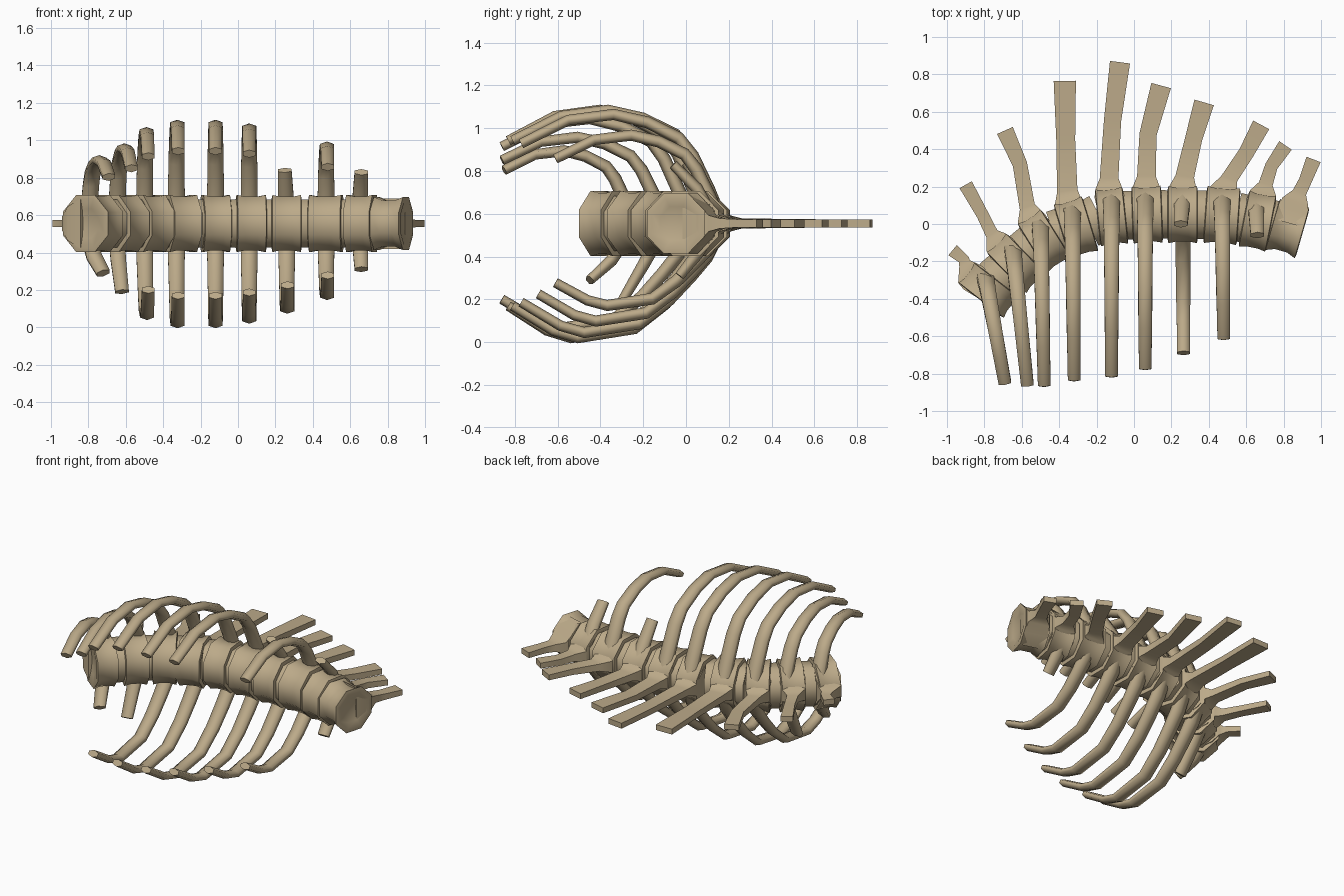
import bpy, bmesh, math
from mathutils import Vector

if "Cube" in bpy.data.objects:
    bpy.data.objects.remove(bpy.data.objects["Cube"])

ZC = 0.555  # height of the spine axis

bone = bpy.data.materials.new("bone tan")
bone.diffuse_color = (0.50, 0.40, 0.25, 1)
bone.use_nodes = True
bone.node_tree.nodes["Principled BSDF"].inputs["Base Color"].default_value = bone.diffuse_color


def loft(name, rings, angle=35):
    """Skin a list of equal-length point rings and cap both ends."""
    bm = bmesh.new()
    rows = [[bm.verts.new(p) for p in r] for r in rings]
    n = len(rows[0])
    for a, b in zip(rows, rows[1:]):
        for i in range(n):
            j = (i + 1) % n
            bm.faces.new((a[i], a[j], b[j], b[i]))
    bm.faces.new(rows[0])
    bm.faces.new(rows[-1])
    bmesh.ops.recalc_face_normals(bm, faces=bm.faces)
    me = bpy.data.meshes.new(name)
    bm.to_mesh(me)
    bm.free()
    me.polygons.foreach_set("use_smooth", [True] * len(me.polygons))
    me.set_sharp_from_angle(angle=math.radians(angle))
    me.materials.append(bone)
    ob = bpy.data.objects.new(name, me)
    bpy.context.collection.objects.link(ob)
    return ob


def spool(name, c, t, profile, sides=8):
    """Lathe (offset, radius) pairs around the direction t."""
    n = Vector((-t.y, t.x, 0))
    up = Vector((0, 0, 1))
    rings = []
    for d, r in profile:
        ring = []
        for i in range(sides):
            a = 2 * math.pi * (i + 0.5) / sides
            ring.append(c + t * d + n * (r * math.cos(a)) + up * (r * math.sin(a)))
        rings.append(ring)
    return loft(name, rings, 55)


def spine_blade(name, c, t, kink, tip, w):
    """Wedge shaped arch running into a flat bent blade."""
    n = Vector((-t.y, t.x, 0))
    k, e = Vector((*kink, ZC)), Vector((*tip, ZC))
    p2 = c + n * 0.155
    d1, d2 = (k - p2).normalized(), (e - k).normalized()
    side = lambda d: Vector((d.y, -d.x, 0)).normalized()
    s2 = (t + side(d1)).normalized()
    rows = [(c + n * 0.03, t, 0.07, 0.135), (c + n * 0.11, t, 0.08, 0.09),
            (p2, t, 0.07, 0.038), (p2 + d1 * 0.05, s2, w * 0.5, 0.024),
            (k, side(d1 + d2), w * 0.46, 0.02), (e, side(d2), w * 0.54, 0.018)]
    rings = []
    for p, s, hw, hz in rows:
        z = Vector((0, 0, hz))
        rings.append([p - s * hw - z, p + s * hw - z, p + s * hw + z, p - s * hw + z])
    return loft(name, rings, 55)


def rib(name, pts, w0=0.054, w1=0.039):
    """Flattened six sided tube, tapering along its path."""
    pts = [Vector(p) for p in pts]
    rings = []
    m = len(pts) - 1
    for i, p in enumerate(pts):
        d = (pts[min(i + 1, m)] - pts[max(i - 1, 0)]).normalized()
        f = i / m
        hw = w0 + (w1 - w0) * f
        th = 0.034 - 0.011 * f
        th_dir = d.cross(Vector((1, 0, 0))).normalized()
        x_dir = th_dir.cross(d)
        rings.append([p + x_dir * (hw * math.cos(a)) + th_dir * (th * math.sin(a))
                      for a in [math.pi * (j + 0.5) / 3 for j in range(6)]])
    return loft(name, rings, 75)


# rib shapes: (fraction from root to tip, fraction of full height)
UPPER = [(0, .08), (.05, .3), (.13, .6), (.2, .76), (.36, .9), (.53, .97), (.76, .92), (1, .71)]
LOWER = [(0, .08), (.06, .3), (.14, .47), (.25, .68), (.4, .89), (.68, .97), (.8, .91), (1, .70)]

# centre x, y, heading, length, blade kink, blade tip, blade width
VERTEBRAE = [
    (-.775, -.355, 52, .14, (-.91, -.19), (-.97, -.14), .065),
    (-.63, -.21, 44, .15, (-.81, .05), (-.90, .21), .07),
    (-.48, -.09, 32, .15, (-.61, .32), (-.69, .50), .085),
    (-.31, -.02, 17, .16, (-.365, .45), (-.37, .765), .11),
    (-.12, .04, 6, .15, (-.115, .55), (-.075, .865), .10),
    (.07, .05, 2, .16, (.075, .48), (.145, .74), .10),
    (.26, .05, 0, .16, (.32, .46), (.375, .65), .10),
    (.47, .045, -4, .18, (.60, .38), (.68, .53), .09),
    (.66, .015, -11, .15, (.735, .31), (.81, .42), .075),
    (.82, -.025, -16, .17, (.915, .23), (.96, .345), .075),
]
# full ribs: vertebra -> root x, tip x, tip y, peak height above the axis
UPPER_RIBS = {0: (-.80, -.69, -.85, .35), 1: (-.65, -.57, -.86, .415), 2: (-.50, -.48, -.86, .505),
              3: (-.33, -.32, -.83, .545), 4: (-.12, -.12, -.81, .545), 5: (.06, .06, -.77, .525),
              7: (.47, .48, -.61, .425)}
LOWER_RIBS = {2: (-.50, -.48, -.86, .505), 3: (-.33, -.32, -.83, .55), 4: (-.12, -.12, -.81, .55),
              5: (.06, .06, -.77, .525), 6: (.26, .265, -.69, .47), 7: (.47, .48, -.61, .395)}

frames = []
for i, (x, y, a, ln, kink, tip, w) in enumerate(VERTEBRAE):
    c = Vector((x, y, ZC))
    t = Vector((math.cos(math.radians(a)), math.sin(math.radians(a)), 0))
    frames.append((c, t, ln))
    # spool shaped body with shallow dished ends
    h = ln / 2
    last = i == 9
    r = .153 if last else .165
    half = [(h - .022, .03), (h - .014, .085), (h, .125 if last else .145),
            (h - .004, r), (h * .4, r * (.87 if last else .94))]
    prof = [(-d, q) for d, q in half] + [(d, q) for d, q in reversed(half)]
    spool(f"vertebra_body_{i + 1}", c, t, prof)
    spine_blade(f"neural_spine_{i + 1}", c, t, kink, tip, w)

# discs between the bodies
for i, ((c0, t0, l0), (c1, t1, l1)) in enumerate(zip(frames, frames[1:])):
    a, b = c0 + t0 * (l0 / 2 - .015), c1 - t1 * (l1 / 2 - .015)
    d = (b - a).length / 2
    spool(f"disc_{i + 1}", (a + b) / 2, (b - a).normalized(), [(-d, .14), (d, .14)])

# long curved ribs on both sides
for label, table, shape, sign in (("upper", UPPER_RIBS, UPPER, 1), ("lower", LOWER_RIBS, LOWER, -1)):
    for i, (x0, x1, yt, H) in table.items():
        y0 = VERTEBRAE[i][1] + .10
        rib(f"{label}_rib_{i + 1}",
            [(x0 + (x1 - x0) * u, y0 + (yt - y0) * u, ZC + sign * H * v) for u, v in shape])

# short broken ribs
STUBS = {
    "upper_stub_7": [(.26, .15, .60), (.255, .08, .72), (.25, -.0, .84)],
    "upper_stub_9": [(.65, .11, .60), (.655, .05, .72), (.66, -.06, .83)],
    "lower_stub_9": [(.65, .11, .51), (.655, .05, .41), (.66, -.03, .31)],
    "lower_stub_1": [(-.80, -.27, .51), (-.77, -.35, .38), (-.72, -.45, .29)],
    "lower_stub_2": [(-.65, -.12, .51), (-.64, -.20, .36), (-.62, -.30, .19)],
}
for name, pts in STUBS.items():
    rib(name, pts, .052, .042)
